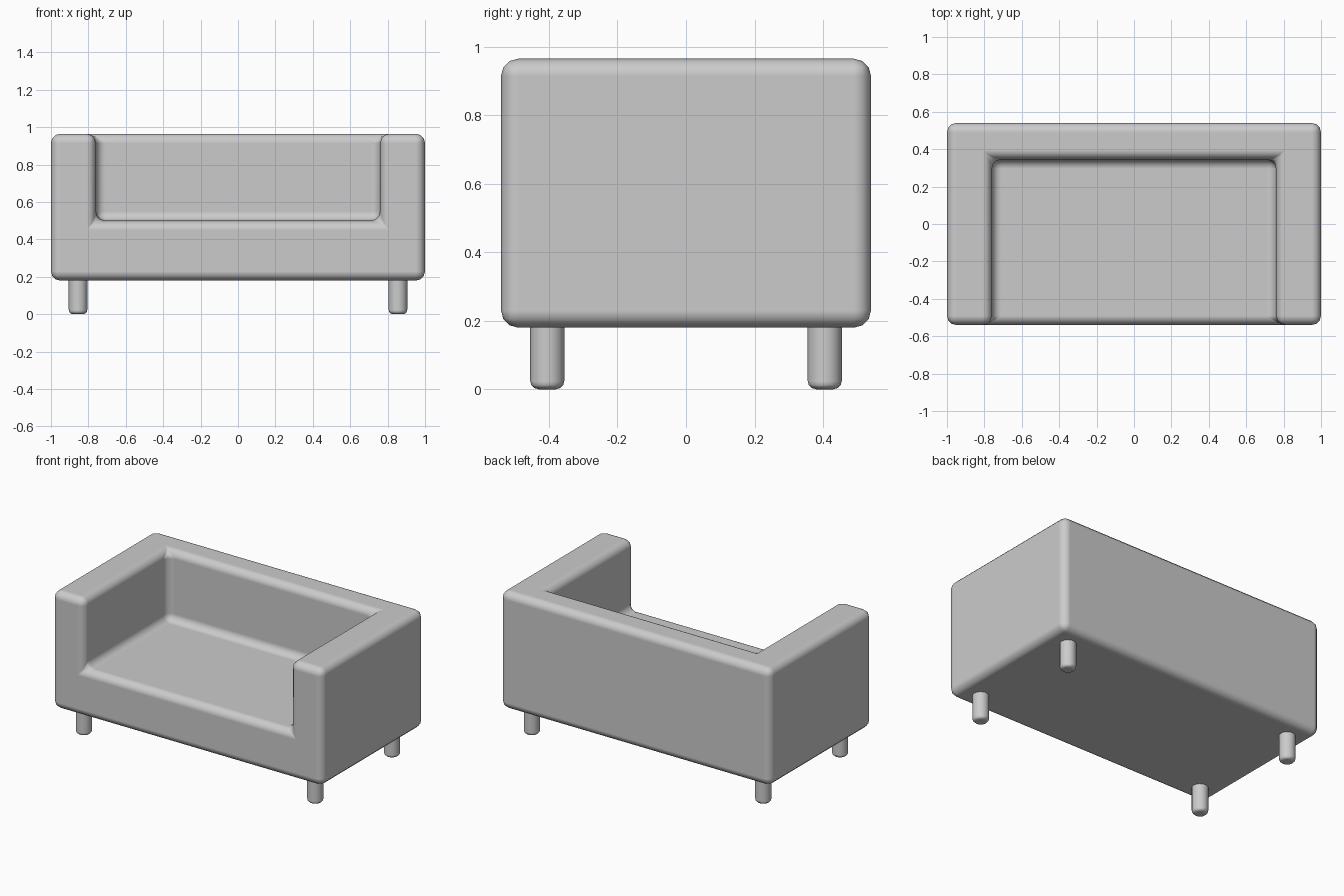
import bpy, bmesh, math

if "Cube" in bpy.data.objects:
    bpy.data.objects.remove(bpy.data.objects["Cube"], do_unlink=True)

GREY = (0.6, 0.6, 0.6, 1)
grey = bpy.data.materials.new("plain grey")
grey.use_nodes = True
grey.diffuse_color = GREY
grey.node_tree.nodes["Principled BSDF"].inputs["Base Color"].default_value = GREY


def finish(bm, name, bevel, segments):
    """Turn a bmesh into a smooth, round-edged object."""
    bmesh.ops.recalc_face_normals(bm, faces=bm.faces)
    mesh = bpy.data.meshes.new(name)
    bm.to_mesh(mesh)
    bm.free()
    obj = bpy.data.objects.new(name, mesh)
    bpy.context.collection.objects.link(obj)
    mesh.materials.append(grey)
    mod = obj.modifiers.new("round edges", "BEVEL")
    mod.width = bevel
    mod.segments = segments
    mod.limit_method = "ANGLE"
    mod.angle_limit = math.radians(40)
    mod.harden_normals = True
    for poly in mesh.polygons:
        poly.use_smooth = True
    return obj


# Body: outer box with a seat recess open to the front and top
bm = bmesh.new()


def ring(x, y_front, y_back, z):
    return [bm.verts.new((px, py, z)) for px, py in
            ((-x, y_front), (x, y_front), (x, y_back), (-x, y_back))]


FRONT, BACK = -0.54, 0.54
base = ring(1, FRONT, BACK, 0.18)
top = ring(1, FRONT, BACK, 0.965)
seat = ring(0.76, FRONT, 0.345, 0.5)
rim = ring(0.76, FRONT, 0.345, 0.965)

bm.faces.new(base)
bm.faces.new(seat)
for i in (1, 2, 3):
    j = (i + 1) % 4
    bm.faces.new((base[i], base[j], top[j], top[i]))    # outer walls
    bm.faces.new((seat[i], seat[j], rim[j], rim[i]))    # recess walls
bm.faces.new((base[0], base[1], top[1], rim[1], seat[1], seat[0], rim[0], top[0]))
bm.faces.new((top[0], rim[0], rim[3], rim[2], rim[1], top[1], top[2], top[3]))
finish(bm, "sofa_body", 0.05, 3)

# Four round legs
for side, x in (("right", -0.855), ("left", 0.855)):
    for end, y in (("front", -0.405), ("back", 0.405)):
        bm = bmesh.new()
        bmesh.ops.create_cone(bm, cap_ends=True, segments=16,
                              radius1=0.05, radius2=0.05, depth=0.21)
        bmesh.ops.translate(bm, verts=bm.verts, vec=(x, y, 0.105))
        finish(bm, f"{end}_{side}_leg", 0.025, 3)
